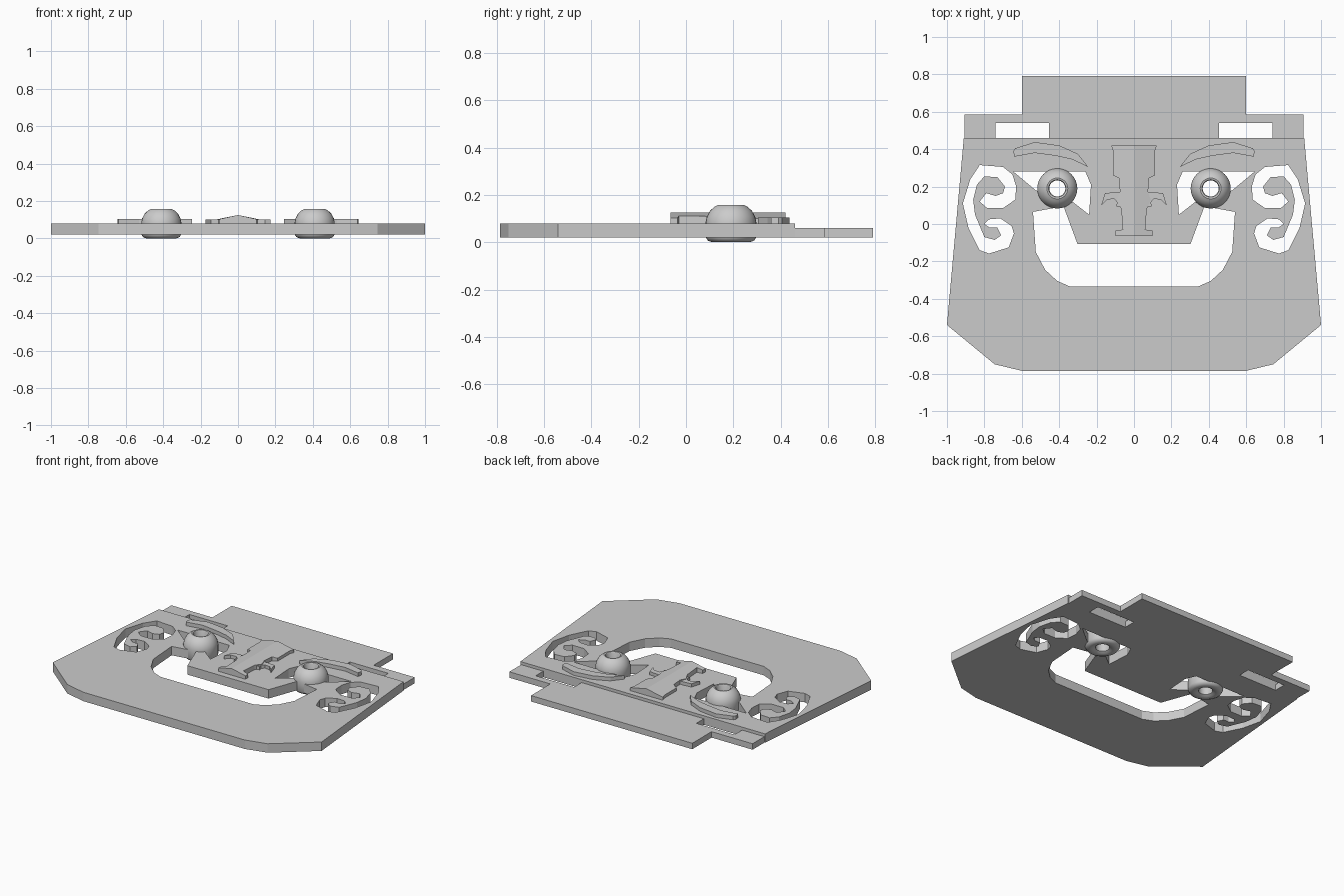
import bpy, bmesh, math

if "Cube" in bpy.data.objects:
    bpy.data.objects.remove(bpy.data.objects["Cube"])


def mirror_x(points):
    return [(-x, y) for x, y in reversed(points)]


def both(half):
    # closed outline from its right half
    return half + [p for p in mirror_x(half) if abs(p[0]) > 1e-6]


def slab(name, loops, z0, z1):
    # flat filled outline with holes, extruded from z0 to z1
    cu = bpy.data.curves.new(name, 'CURVE')
    cu.dimensions = '2D'
    cu.fill_mode = 'BOTH'
    cu.extrude = (z1 - z0) / 2
    for loop in loops:
        s = cu.splines.new('POLY')
        s.points.add(len(loop) - 1)
        for p, (x, y) in zip(s.points, loop):
            p.co = (x, y, 0, 1)
        s.use_cyclic_u = True
        s.use_smooth = False
    ob = bpy.data.objects.new(name, cu)
    ob.location.z = (z0 + z1) / 2
    bpy.context.collection.objects.link(ob)
    bpy.ops.object.select_all(action='DESELECT')
    ob.select_set(True)
    bpy.context.view_layer.objects.active = ob
    bpy.ops.object.convert(target='MESH')
    bpy.ops.object.shade_flat()
    return bpy.context.object


# face plate with mouth, eye and scroll cut-outs
plate = both([(0, .46), (.91, .46), (1, -.54), (.745, -.75), (.6, -.785), (0, -.785)])
mouth = both([(0, -.107), (.302, -.107), (.375, .09), (.43, .085), (.54, .065),
              (.525, -.15), (.475, -.245), (.41, -.305), (.345, -.333), (0, -.333)])
eye_hole = [(.645, .28), (.525, .18), (.41, .14), (.33, .12), (.24, .05),
            (.23, .21), (.26, .28)]
scroll = [(.825, .315), (.875, .24), (.915, .11), (.885, -.02), (.825, -.14),
          (.775, -.158), (.67, -.125), (.642, -.05), (.655, -.01), (.715, .03),
          (.775, .025), (.80, 0), (.77, -.02), (.73, -.02), (.71, -.06),
          (.745, -.085), (.80, -.07), (.85, .05), (.86, .13), (.84, .21),
          (.80, .255), (.73, .25), (.69, .20), (.70, .165), (.74, .15),
          (.79, .165), (.825, .12), (.785, .085), (.70, .085), (.635, .13),
          (.63, .20), (.65, .265), (.70, .305)]
slab('face_plate', [plate, mouth, eye_hole, mirror_x(eye_hole),
                    scroll, mirror_x(scroll)], .02, .08)

# thinner stepped top tab with side slots
tab = both([(0, .79), (.6, .79), (.6, .585), (.905, .585), (.905, .46),
            (.74, .46), (.74, .54), (.455, .54), (.455, .46), (0, .46)])
slab('top_tab', [tab], .02, .06)

# raised parts on each side
brow = [(.645, .39), (.635, .405), (.53, .438), (.40, .42), (.30, .375),
        (.245, .305), (.33, .345), (.42, .365), (.53, .38), (.64, .36)]
wing = [(.06, .17), (.10, .17), (.155, .165), (.175, .10), (.145, .13),
        (.105, .135), (.09, .115), (.095, .095), (.06, .09)]
for side, flip in (('right', False), ('left', True)):
    slab(side + '_brow', [mirror_x(brow) if flip else brow], .08, .105)
    slab(side + '_nostril', [mirror_x(wing) if flip else wing], .08, .102)

# nose bridge with a ridge along the middle
half = [(0, .42), (.122, .42), (.112, .39), (.112, .26), (.08, .245), (.075, .17),
        (.09, .13), (.068, .08), (.06, -.03), (.10, -.035), (.10, -.065), (0, -.065)]
bm = bmesh.new()
for sx in (1, -1):
    top = [bm.verts.new((sx * x, y, max(.1, .125 - .22 * x))) for x, y in half]
    low = [bm.verts.new((sx * x, y, .08)) for x, y in half]
    bm.faces.new(top)
    bm.faces.new(low)
    for i in range(len(half) - 1):
        bm.faces.new((top[i], top[i + 1], low[i + 1], low[i]))
bmesh.ops.remove_doubles(bm, verts=bm.verts, dist=1e-5)
bmesh.ops.recalc_face_normals(bm, faces=bm.faces)
me = bpy.data.meshes.new('nose')
bm.to_mesh(me)
bm.free()
bpy.context.collection.objects.link(bpy.data.objects.new('nose', me))

# pierced domed eyes, lathed
profile = [(.043, .012), (.06, .002), (.08, 0), (.098, .007), (.107, .022), (.107, .085),
           (.102, .108), (.089, .132), (.071, .149), (.056, .157), (.047, .155), (.043, .148)]
N = 32
for side, cx in (('right', .41), ('left', -.41)):
    bm = bmesh.new()
    rings = [[bm.verts.new((r * math.cos(2 * math.pi * k / N),
                            r * math.sin(2 * math.pi * k / N), z)) for k in range(N)]
             for r, z in profile]
    for i in range(len(rings)):
        a, b = rings[i], rings[(i + 1) % len(rings)]
        for k in range(N):
            j = (k + 1) % N
            bm.faces.new((a[k], a[j], b[j], b[k]))
    bmesh.ops.recalc_face_normals(bm, faces=bm.faces)
    me = bpy.data.meshes.new(side + '_eye')
    bm.to_mesh(me)
    bm.free()
    ob = bpy.data.objects.new(side + '_eye', me)
    ob.location = (cx, .19, 0)
    bpy.context.collection.objects.link(ob)
    bpy.ops.object.select_all(action='DESELECT')
    ob.select_set(True)
    bpy.context.view_layer.objects.active = ob
    bpy.ops.object.shade_smooth_by_angle(angle=math.radians(40))
